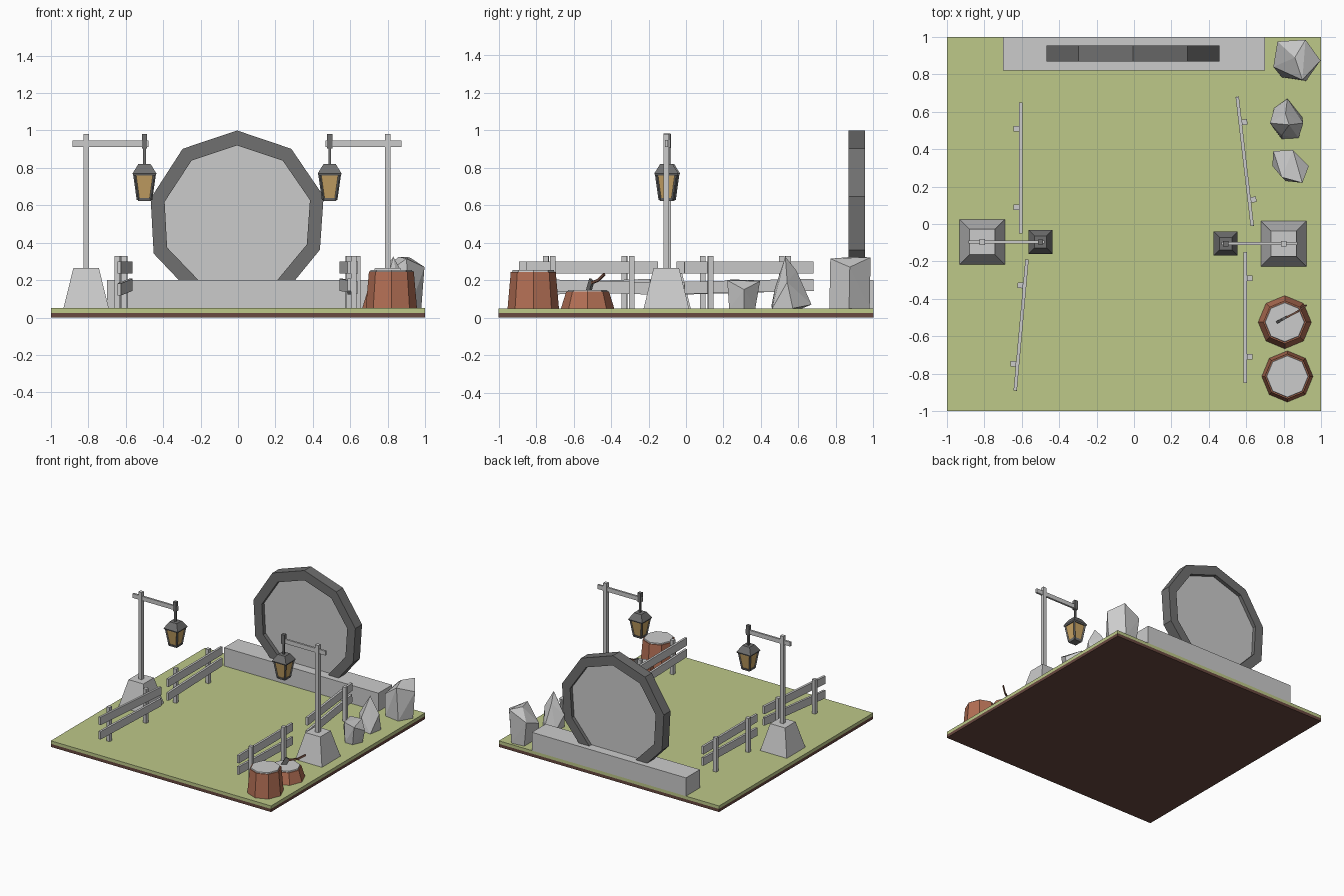
import bpy, bmesh
from math import pi, sqrt
from mathutils import Matrix, Vector

if "Cube" in bpy.data.objects:
    bpy.data.objects.remove(bpy.data.objects["Cube"])


def material(name, rgb):
    m = bpy.data.materials.new(name)
    m.diffuse_color = (*rgb, 1)
    m.use_nodes = True
    m.node_tree.nodes["Principled BSDF"].inputs["Base Color"].default_value = m.diffuse_color
    return m


GRASS = material("grass", (0.51, 0.58, 0.25))
SOIL = material("soil", (0.14, 0.065, 0.05))
BARK = material("bark", (0.45, 0.16, 0.09))
GLASS = material("warm_glass", (0.58, 0.37, 0.13))
DARK = material("dark_grey", (0.16, 0.16, 0.16))
WOOD = material("handle_wood", (0.2, 0.09, 0.06))


def finish(name, bm, mat=None):
    bmesh.ops.recalc_face_normals(bm, faces=bm.faces)
    me = bpy.data.meshes.new(name)
    bm.to_mesh(me)
    bm.free()
    ob = bpy.data.objects.new(name, me)
    bpy.context.collection.objects.link(ob)
    if mat:
        me.materials.append(mat)
    return ob


def box(name, lo, hi, mat=None):
    bm = bmesh.new()
    lo, hi = Vector(lo), Vector(hi)
    m = Matrix.Translation((lo + hi) / 2) @ Matrix.Diagonal((*(hi - lo), 1))
    bmesh.ops.create_cube(bm, size=1, matrix=m)
    return finish(name, bm, mat)


def beam(name, a, b, width, height, mat=None):
    # box whose long axis runs from a to b
    a, b = Vector(a), Vector(b)
    d = (b - a).normalized()
    side = d.cross(Vector((0, 0, 1))).normalized()
    up = side.cross(d)
    bm = bmesh.new()
    rot = Matrix((d * (b - a).length, side * width, up * height)).transposed().to_4x4()
    bmesh.ops.create_cube(bm, size=1, matrix=Matrix.Translation((a + b) / 2) @ rot)
    return finish(name, bm, mat)


def taper(name, x, y, z0, z1, r0, r1, sides=4, mat=None):
    # tapered prism; for four sides r is the half width
    k, turn = (sqrt(2), pi / 4) if sides == 4 else (1, 0)
    bm = bmesh.new()
    m = Matrix.Translation((x, y, (z0 + z1) / 2)) @ Matrix.Rotation(turn, 4, 'Z')
    bmesh.ops.create_cone(bm, cap_ends=True, segments=sides, radius1=r0 * k,
                          radius2=r1 * k, depth=z1 - z0, matrix=m)
    return finish(name, bm, mat)


def rock(name, pts):
    bm = bmesh.new()
    for p in pts:
        bm.verts.new(p)
    res = bmesh.ops.convex_hull(bm, input=bm.verts)
    loose = [v for v in bm.verts if not v.link_faces]
    bmesh.ops.delete(bm, geom=loose, context='VERTS')
    return finish(name, bm)


# Ground
box("soil_base", (-1, -1, 0), (1, 1, 0.025), SOIL)
box("grass_top", (-1, -1, 0.025), (1, 1, 0.05), GRASS)

# Stone plinth and round gate
box("gate_plinth", (-0.7, 0.82, 0.05), (0.7, 1.0, 0.2))
outline = [(-0.005, 1.0), (0.285, 0.902), (0.458, 0.648), (0.438, 0.362), (0.24, 0.12),
           (-0.24, 0.12), (-0.451, 0.342), (-0.467, 0.637), (-0.296, 0.902)]
inner = [(x * 0.84, 0.53 + (z - 0.53) * 0.83) for x, z in outline]
n = len(outline)
bm = bmesh.new()
loops = [[bm.verts.new((x, y, z)) for x, z in pts] for pts, y in
         ((outline, 0.868), (outline, 0.955), (inner, 0.955), (inner, 0.868))]
for i in range(4):
    p, q = loops[i], loops[(i + 1) % 4]
    for j in range(n):
        k = (j + 1) % n
        bm.faces.new((p[j], p[k], q[k], q[j]))
finish("gate_ring", bm, DARK)
bm = bmesh.new()
front, back = [[bm.verts.new((x, y, z)) for x, z in inner] for y in (0.9, 0.925)]
bm.faces.new(front)
bm.faces.new(back)
for j in range(n):
    k = (j + 1) % n
    bm.faces.new((front[j], front[k], back[k], back[j]))
finish("gate_panel", bm)

# Lamp posts with hanging lanterns
for label, s, px, lx, y in (("left", -1, 0.812, 0.5, -0.096), ("right", 1, 0.8, 0.49, -0.105)):
    px, lx = s * px, s * lx
    taper(label + "_lamp_base", px, y, 0.05, 0.265, 0.121, 0.068)
    taper(label + "_lamp_pole", px, y, 0.26, 0.98, 0.015, 0.015)
    xs = sorted((px + s * 0.073, lx - s * 0.022))
    box(label + "_lamp_arm", (xs[0], y - 0.008, 0.912), (xs[1], y + 0.008, 0.947))
    taper(label + "_lamp_hook", lx, y, 0.905, 0.982, 0.014, 0.014, mat=DARK)
    taper(label + "_lamp_hanger", lx, y, 0.81, 0.91, 0.007, 0.007, mat=DARK)
    taper(label + "_lantern_cap", lx, y, 0.77, 0.82, 0.064, 0.033, mat=DARK)
    taper(label + "_lantern_eave", lx, y, 0.76, 0.77, 0.06, 0.064, mat=DARK)
    taper(label + "_lantern_glass", lx, y, 0.635, 0.765, 0.034, 0.053, mat=GLASS)
    taper(label + "_lantern_foot", lx, y, 0.622, 0.64, 0.034, 0.039, mat=DARK)
    for i in (-1, 1):
        for j in (-1, 1):
            beam(label + "_lantern_bar", (lx + i * 0.034, y + j * 0.034, 0.63),
                 (lx + i * 0.053, y + j * 0.053, 0.765), 0.011, 0.011, DARK)

# Fences: rail ends, side of the posts, lower rail heights at both ends
fences = (("left_rear", (-0.605, -0.05), (-0.605, 0.65), -1, 0.155, 0.175),
          ("left_front", (-0.635, -0.89), (-0.572, -0.19), -1, 0.15, 0.175),
          ("right_rear", (0.632, -0.01), (0.552, 0.68), 1, 0.16, 0.175),
          ("right_front", (0.595, -0.85), (0.595, -0.15), 1, 0.175, 0.155))
for label, a, b, s, za, zb in fences:
    beam(label + "_top_rail", (*a, 0.268), (*b, 0.268), 0.018, 0.065)
    beam(label + "_low_rail", (*a, za), (*b, zb), 0.018, 0.065)
    a, b = Vector(a), Vector(b)
    d = (b - a).normalized()
    side = Vector((d.y, -d.x)) * s * 0.023
    for t in (0.2, 0.8):
        p = a.lerp(b, t) + side
        post = taper(label + "_post", 0, 0, 0.05, 0.33, 0.015, 0.015)
        post.location = (p.x, p.y, 0)
        post.rotation_euler.z = Vector((0, 1)).angle_signed(d) * -1

# Tree stumps
for label, x, y, top, r0, r1 in (("tall", 0.82, -0.815, 0.25, 0.137, 0.12),
                                 ("short", 0.806, -0.525, 0.145, 0.142, 0.114)):
    taper(label + "_stump_bark", x, y, 0.05, top - 0.005, r0, r1, 8, BARK)
    taper(label + "_stump_top", x, y, top - 0.015, top + 0.004, r1 - 0.005, r1 - 0.01, 8)

# Hatchet stuck in the short stump
beam("hatchet_handle_lower", (0.79, -0.513, 0.182), (0.875, -0.468, 0.2), 0.01, 0.014, WOOD)
beam("hatchet_handle_upper", (0.873, -0.469, 0.199), (0.92, -0.435, 0.232), 0.01, 0.014, WOOD)
beam("hatchet_head", (0.775, -0.52, 0.14), (0.805, -0.503, 0.2), 0.014, 0.035, DARK)

# Rocks
rock("rear_rock", [(0.9, 0.77, 0.315), (0.917, 0.985, 0.322), (0.86, 0.89, 0.325),
                   (0.997, 0.874, 0.27), (0.745, 0.84, 0.2), (0.767, 0.976, 0.25),
                   (0.79, 0.785, 0.05), (0.92, 0.765, 0.05), (0.98, 0.87, 0.05),
                   (0.9, 0.98, 0.05), (0.79, 0.97, 0.05)])
rock("middle_rock", [(0.83, 0.53, 0.325), (0.81, 0.59, 0.25), (0.727, 0.54, 0.16),
                     (0.905, 0.54, 0.19), (0.79, 0.475, 0.16), (0.74, 0.52, 0.05),
                     (0.79, 0.455, 0.06), (0.88, 0.46, 0.05), (0.9, 0.57, 0.05),
                     (0.82, 0.67, 0.07), (0.75, 0.62, 0.05)])
rock("small_rock", [(0.745, 0.39, 0.19), (0.85, 0.395, 0.195), (0.9, 0.22, 0.2),
                    (0.79, 0.25, 0.205), (0.935, 0.31, 0.15), (0.74, 0.31, 0.14),
                    (0.77, 0.37, 0.05), (0.86, 0.37, 0.05), (0.915, 0.31, 0.05),
                    (0.88, 0.23, 0.05), (0.81, 0.23, 0.05), (0.76, 0.3, 0.05)])
